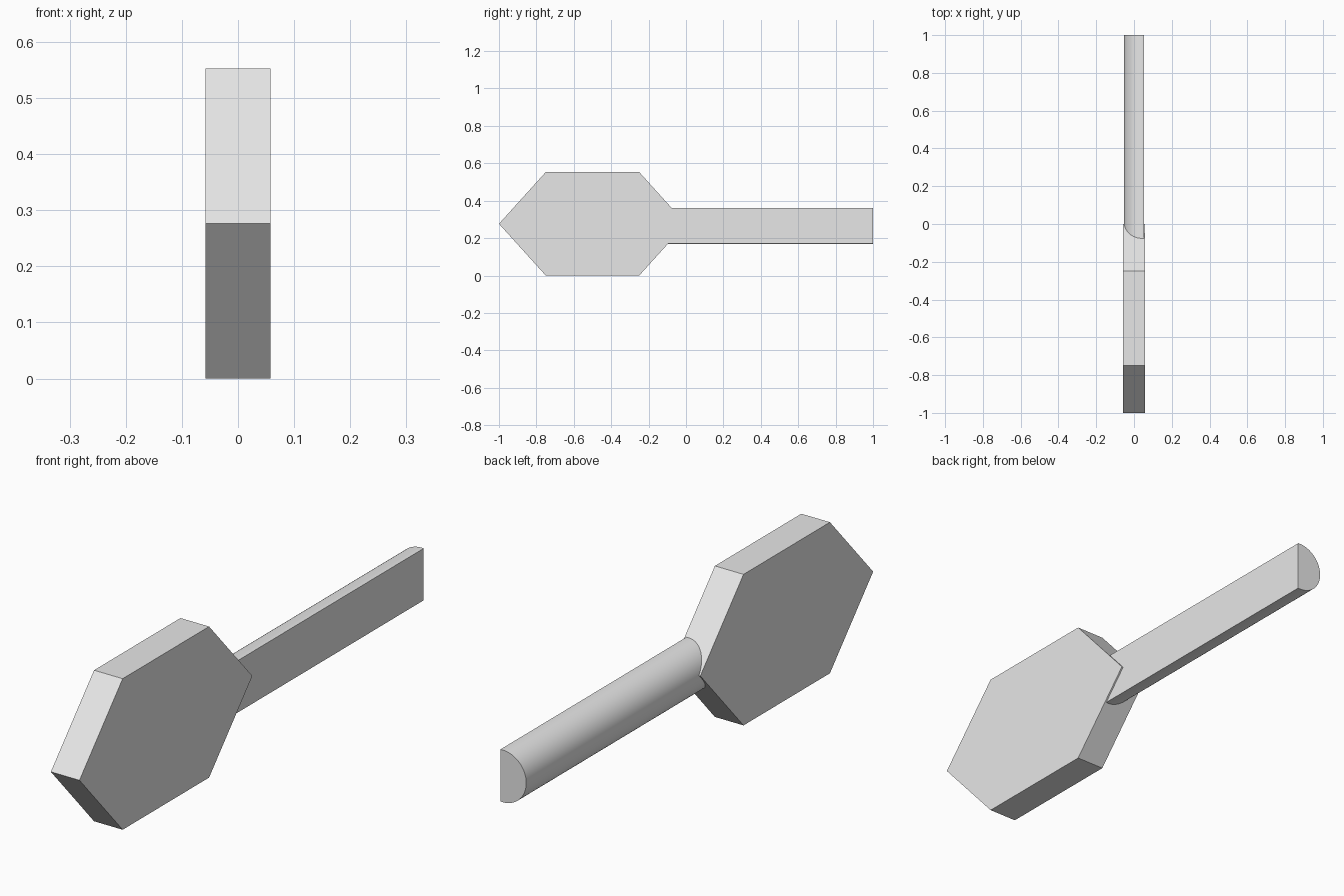
import bpy
import bmesh
from math import asin, cos, sin, pi

default = bpy.data.objects.get("Cube")
if default:
    bpy.data.objects.remove(default, do_unlink=True)

# Single light grey
grey = bpy.data.materials.new("light_grey")
grey.use_nodes = True
colour = (0.8, 0.8, 0.8, 1.0)
grey.diffuse_color = colour
grey.node_tree.nodes["Principled BSDF"].inputs["Base Color"].default_value = colour


def extrude_profile(name, points, offset):
    """Solid made by sweeping a closed profile along an offset vector."""
    bm = bmesh.new()
    face = bm.faces.new([bm.verts.new(p) for p in points])
    swept = bmesh.ops.extrude_face_region(bm, geom=[face])
    verts = [g for g in swept["geom"] if isinstance(g, bmesh.types.BMVert)]
    bmesh.ops.translate(bm, verts=verts, vec=offset)
    bmesh.ops.recalc_face_normals(bm, faces=bm.faces)
    mesh = bpy.data.meshes.new(name)
    bm.to_mesh(mesh)
    bm.free()
    mesh.materials.append(grey)
    obj = bpy.data.objects.new(name, mesh)
    bpy.context.collection.objects.link(obj)
    return obj


# Hexagonal paddle head, standing on its lower edge
HALF_THICK = 0.058
HALF_HEIGHT = 0.2765
hexagon = [(-1, 0), (-0.75, -1), (-0.25, -1), (0, 0), (-0.25, 1), (-0.75, 1)]
extrude_profile(
    "paddle_head",
    [(-HALF_THICK, y, HALF_HEIGHT * (1 + side)) for y, side in hexagon],
    (2 * HALF_THICK, 0, 0),
)

# Half-round handle: flat on the left, rounded on the right
RADIUS = 0.0955
CENTRE_X, CENTRE_Z, FLAT_X = 0.0425, 0.265, 0.052
STEPS = 48
start = pi / 2 - asin((FLAT_X - CENTRE_X) / RADIUS)
sweep = 2 * pi - 2 * start
angles = [start + sweep * i / STEPS for i in range(STEPS + 1)]
handle = extrude_profile(
    "handle",
    [(CENTRE_X + RADIUS * cos(a), -0.2, CENTRE_Z + RADIUS * sin(a)) for a in angles],
    (0, 1.2, 0),
)
bpy.ops.object.select_all(action="DESELECT")
handle.select_set(True)
bpy.context.view_layer.objects.active = handle
bpy.ops.object.shade_smooth_by_angle(angle=pi / 6)
